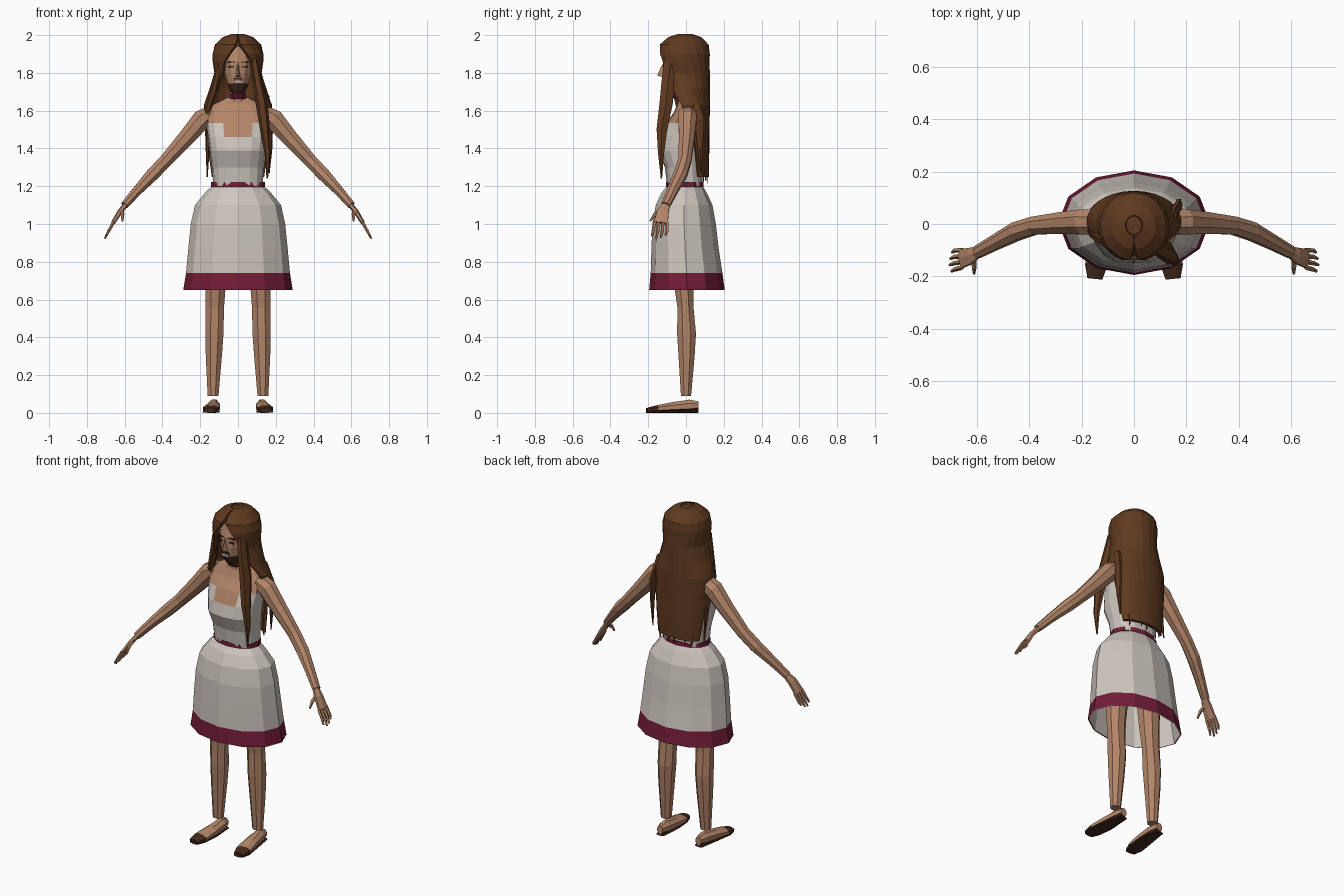
import bpy, bmesh, math
from mathutils import Vector


def material(name, rgb):
    m = bpy.data.materials.new(name)
    m.diffuse_color = (*rgb, 1)
    return m


SKIN = material("skin", (0.45, 0.235, 0.14))
WHITE = material("dress_cloth", (0.62, 0.57, 0.52))
CRIMSON = material("crimson_trim", (0.17, 0.012, 0.04))
HAIR = material("brown_hair", (0.115, 0.042, 0.014))
DARK = material("dark_brown", (0.055, 0.022, 0.012))
PALE = material("pale_lips", (0.42, 0.33, 0.30))


def loft(name, rings, mats, closed=True, caps=True, rule=None, mirror=False, thick=0):
    """Skin a list of point rings; rule(centre, normal) picks the material slot."""
    bm = bmesh.new()
    vs = [[bm.verts.new(p) for p in r] for r in rings]
    n = len(rings[0])
    for a, b in zip(vs, vs[1:]):
        for i in range(n if closed else n - 1):
            j = (i + 1) % n
            bm.faces.new((a[i], a[j], b[j], b[i]))
    if caps:
        bm.faces.new(vs[0])
        bm.faces.new(vs[-1])
    bmesh.ops.recalc_face_normals(bm, faces=bm.faces)
    if rule:
        for f in bm.faces:
            f.material_index = rule(f.calc_center_median(), f.normal)
    me = bpy.data.meshes.new(name)
    bm.to_mesh(me)
    bm.free()
    for m in mats:
        me.materials.append(m)
    ob = bpy.data.objects.new(name, me)
    bpy.context.collection.objects.link(ob)
    if thick:
        s = ob.modifiers.new("thickness", 'SOLIDIFY')
        s.thickness = thick
        s.offset = 0
    if mirror:
        ob.modifiers.new("mirror", 'MIRROR')
    return ob


def ring(z, cy, rx, ry, n=12, p=1.0, a=0.0, cx=0.0):
    """Horizontal ring starting at the front, or an arc leaving angle a open each side."""
    a = math.radians(a)
    steps = n if a == 0 else n - 1
    pw = lambda v: math.copysign(abs(v) ** p, v)
    pts = []
    for i in range(n):
        t = a + (2 * math.pi - 2 * a) * i / steps
        pts.append((cx + rx * pw(math.sin(t)), cy - ry * pw(math.cos(t)), z))
    return pts


def tube(name, path, mats, axis=(0, 1, 0), n=8, **kw):
    """Tube through (x, y, z, radius along axis, other radius)."""
    pts = [Vector(p[:3]) for p in path]
    rings = []
    for k, p in enumerate(path):
        d = (pts[min(k + 1, len(pts) - 1)] - pts[max(k - 1, 0)]).normalized()
        ax = Vector(axis)
        u = (ax - d * ax.dot(d)).normalized()
        v = d.cross(u)
        rings.append([pts[k] + u * (p[3] * math.cos(t)) + v * (p[4] * math.sin(t))
                      for t in (2 * math.pi * (i + 0.5) / n for i in range(n))])
    return loft(name, rings, mats, **kw)


def plate(name, x, y, z, w, h, mat, mirror=False):
    """Thin painted detail on the face."""
    rings = [[(x + sx * w, y + dy, z + sz * h) for sx, sz in ((-1, -1), (1, -1), (1, 1), (-1, 1))]
             for dy in (-0.004, 0.004)]
    return loft(name, rings, [mat], mirror=mirror)


# Skirt with crimson hem and a pale lining
SKIRT = [(0.65, 0.005, 0.29, 0.20), (0.74, 0.003, 0.275, 0.19), (0.87, -0.005, 0.263, 0.178),
         (1.0, -0.01, 0.25, 0.168), (1.1, -0.01, 0.228, 0.15), (1.165, -0.01, 0.175, 0.12),
         (1.2, -0.006, 0.138, 0.095)]
loft("skirt", [ring(*r) for r in SKIRT], [WHITE, CRIMSON], caps=False,
     rule=lambda c, n: int(c.z < 0.74))
loft("skirt_lining", [ring(z, cy, rx - 0.006, ry - 0.006) for z, cy, rx, ry in SKIRT],
     [WHITE], caps=False)

# Belt
loft("belt", [ring(1.197, -0.006, 0.143, 0.099), ring(1.222, -0.006, 0.143, 0.099)], [CRIMSON])

# Torso: bodice, straps and bare chest
TORSO = [(1.2, -0.006, 0.13, 0.093), (1.3, -0.012, 0.138, 0.10), (1.39, -0.03, 0.15, 0.12),
         (1.46, -0.024, 0.158, 0.112), (1.535, -0.008, 0.168, 0.095), (1.59, 0.005, 0.168, 0.07),
         (1.635, 0.01, 0.13, 0.055), (1.67, 0.005, 0.055, 0.045)]


def torso_rule(c, n):
    if c.z < 1.46 or (c.z < 1.535 and (abs(c.x) > 0.085 or c.y > 0)):
        return 1
    return 0


loft("torso", [ring(*r, n=16, p=0.8) for r in TORSO], [SKIN, WHITE], rule=torso_rule)
tube("neck", [(0, 0, 1.64, 0.045, 0.045), (0, -0.015, 1.75, 0.045, 0.045)], [SKIN])
loft("choker", [ring(1.662, -0.012, 0.046, 0.052, 10), ring(1.69, -0.025, 0.043, 0.055, 10)], [CRIMSON])

# Head with dark chin
HEAD = [(1.69, -0.055, 0.03, 0.035), (1.715, -0.05, 0.045, 0.057), (1.745, -0.045, 0.057, 0.072),
        (1.80, -0.032, 0.073, 0.09), (1.86, -0.022, 0.083, 0.10), (1.94, -0.012, 0.078, 0.09)]
loft("head", [ring(*r) for r in HEAD], [SKIN, DARK],
     rule=lambda c, n: int(c.z < 1.742 and c.y < -0.05))
loft("nose", [[(-0.014, -0.112, 1.778), (0.014, -0.112, 1.778), (0, -0.153, 1.785)],
              [(-0.007, -0.115, 1.845), (0.007, -0.115, 1.845), (0, -0.126, 1.845)]], [SKIN])
plate("lips", 0, -0.119, 1.752, 0.023, 0.009, PALE)
plate("moustache", 0, -0.120, 1.768, 0.024, 0.004, DARK)
plate("eye", 0.035, -0.113, 1.832, 0.015, 0.004, DARK, mirror=True)
plate("eyebrow", 0.036, -0.114, 1.858, 0.019, 0.003, DARK, mirror=True)
tube("ear", [(0.078, -0.01, 1.78, 0.012, 0.006), (0.09, -0.005, 1.82, 0.02, 0.008),
             (0.088, 0, 1.84, 0.008, 0.005)], [SKIN], n=6, mirror=True)

# Hair: crown parted at the front, flowing into a long back sheet
MANE = [(1.998, -0.005, 0.03, 0.035, 1), (1.98, -0.007, 0.078, 0.085, 2),
        (1.945, -0.01, 0.115, 0.122, 5), (1.90, -0.01, 0.127, 0.127, 20),
        (1.86, -0.01, 0.125, 0.126, 33), (1.80, -0.005, 0.117, 0.122, 42),
        (1.72, 0.0, 0.14, 0.117, 55), (1.63, 0.01, 0.172, 0.108, 72),
        (1.5, 0.03, 0.163, 0.085, 93), (1.36, 0.04, 0.148, 0.074, 100),
        (1.25, 0.048, 0.135, 0.064, 104)]
loft("long_hair", [ring(z, cy, rx, ry, n=17, a=a) for z, cy, rx, ry, a in MANE],
     [HAIR], closed=False, caps=False, thick=0.018)
loft("hair_crown", [ring(1.94, -0.008, 0.11, 0.112), ring(1.982, -0.007, 0.075, 0.08),
                    ring(2.0, -0.005, 0.025, 0.03)], [HAIR])
tube("front_lock", [(0.085, -0.08, 1.87, 0.04, 0.02), (0.105, -0.095, 1.75, 0.04, 0.025),
                    (0.125, -0.105, 1.64, 0.04, 0.032), (0.143, -0.128, 1.5, 0.032, 0.026),
                    (0.157, -0.132, 1.37, 0.018, 0.016), (0.155, -0.13, 1.24, 0.004, 0.004)],
     [HAIR], n=6)
tube("left_lock", [(-0.10, -0.065, 1.84, 0.03, 0.015), (-0.125, -0.05, 1.72, 0.03, 0.02),
                   (-0.16, -0.025, 1.61, 0.028, 0.018), (-0.16, 0.03, 1.45, 0.02, 0.013),
                   (-0.163, 0.06, 1.25, 0.003, 0.003)], [HAIR], n=6)
tube("right_lock", [(0.15, 0.03, 1.68, 0.03, 0.015), (0.172, 0.07, 1.55, 0.03, 0.014),
                    (0.172, 0.075, 1.4, 0.015, 0.01), (0.165, 0.08, 1.27, 0.003, 0.003)],
     [HAIR], n=6)
for i in range(7):
    x = -0.105 + i * 0.035
    y = 0.112 - 1.8 * x * x
    tube("hair_wisp", [(x, y, 1.28, 0.007, 0.014), (x + 0.004, y, 1.215 + 0.015 * (i % 3), 0.002, 0.002)],
         [HAIR], n=4)

# Arms
tube("arm", [(0.135, 0.008, 1.59, 0.05, 0.045), (0.19, 0.008, 1.555, 0.052, 0.056),
             (0.27, 0.004, 1.46, 0.045, 0.048), (0.38, -0.006, 1.338, 0.037, 0.038),
             (0.45, -0.028, 1.265, 0.038, 0.037), (0.53, -0.07, 1.18, 0.031, 0.028),
             (0.60, -0.108, 1.10, 0.026, 0.022)], [SKIN], mirror=True)

# Hands: palm, four fingers and thumb
tube("palm", [(0.592, -0.104, 1.105, 0.022, 0.014), (0.625, -0.122, 1.065, 0.036, 0.014),
              (0.662, -0.133, 1.005, 0.042, 0.011)], [SKIN], n=6, mirror=True)
for i in range(4):
    o = (i - 1.5) * 0.022
    r = 0.014 * abs(i - 1.3)
    tube("finger", [(0.657, -0.133 + o, 1.012, 0.010, 0.009),
                    (0.685, -0.137 + o * 1.1, 0.962, 0.009, 0.008),
                    (0.708 - r / 2, -0.145 + o * 1.1, 0.918 + r, 0.005, 0.005)],
         [SKIN], n=5, mirror=True)
tube("thumb", [(0.615, -0.125, 1.075, 0.012, 0.012), (0.612, -0.165, 1.05, 0.010, 0.010),
               (0.612, -0.19, 1.015, 0.005, 0.005)], [SKIN], axis=(1, 0, 0), n=5, mirror=True)

# Legs
tube("leg", [(0.085, -0.01, 1.1, 0.08, 0.075), (0.11, -0.01, 0.85, 0.068, 0.068),
             (0.12, -0.01, 0.66, 0.054, 0.058), (0.123, -0.003, 0.56, 0.046, 0.053),
             (0.125, 0.003, 0.42, 0.054, 0.052), (0.128, 0.003, 0.3, 0.046, 0.046),
             (0.132, 0.0, 0.09, 0.029, 0.031)], [SKIN], mirror=True)

# Feet with dark soles and toes
tube("foot", [(0.128, 0.066, 0.037, 0.020, 0.026), (0.128, 0.02, 0.036, 0.034, 0.037),
              (0.134, -0.07, 0.029, 0.042, 0.030), (0.143, -0.15, 0.021, 0.046, 0.021),
              (0.15, -0.208, 0.014, 0.032, 0.013)], [SKIN, DARK], axis=(1, 0, 0), mirror=True,
     rule=lambda c, n: int(n.z < -0.3 or c.y < -0.16 or c.z < 0.014))
tube("sole", [(0.128, 0.064, 0.006, 0.026, 0.006), (0.134, -0.07, 0.006, 0.043, 0.006),
              (0.145, -0.16, 0.006, 0.046, 0.006), (0.15, -0.21, 0.006, 0.030, 0.006)],
     [DARK], axis=(1, 0, 0), mirror=True)
